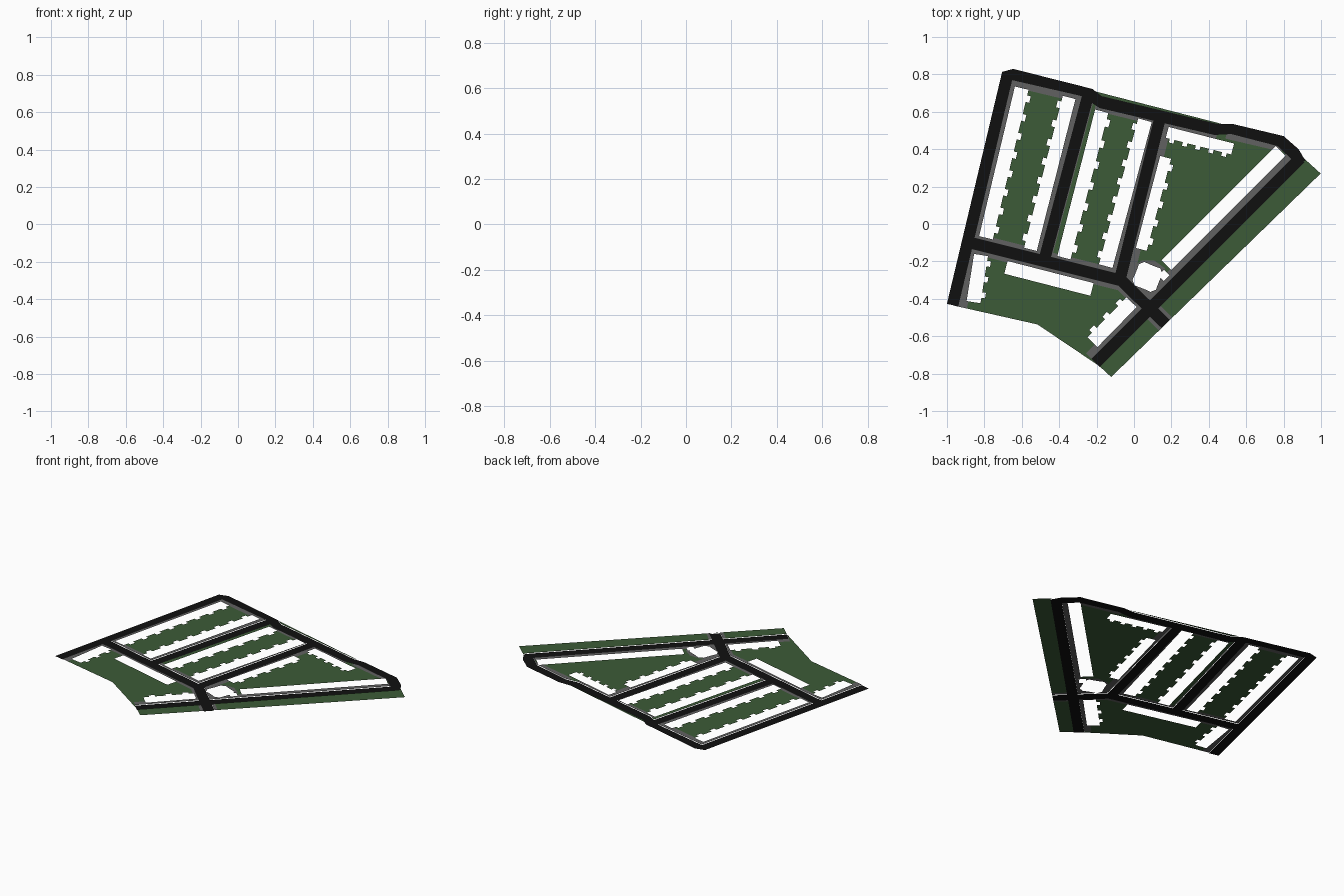
import bpy
import math
from mathutils import Vector
from mathutils.geometry import delaunay_2d_cdt

if "Cube" in bpy.data.objects:
    bpy.data.objects.remove(bpy.data.objects["Cube"])


def band(a, b, lo, hi):
    """Quad running a to b, between two sideways offsets (left is positive)."""
    a, b = Vector(a), Vector(b)
    d = (b - a).normalized()
    n = Vector((-d.y, d.x))
    return [a + n * lo, b + n * lo, b + n * hi, a + n * hi]


def row(a, b, depth, houses=0, step=0.02):
    """Terrace footprint: straight street side, stepped garden side."""
    a, b = Vector(a), Vector(b)
    d = (b - a).normalized()
    n = Vector((-d.y, d.x)) * math.copysign(1, depth)
    if not houses:
        return band(a, b, 0, depth)
    pts = [a, b]
    for i in range(houses, 0, -1):
        for t, extra in ((i, 0), (i - 0.35, 0), (i - 0.35, step), (i - 0.7, step), (i - 0.7, 0)):
            pts.append(a.lerp(b, t / houses) + n * (abs(depth) - step / 2 + extra))
    pts.append(a + n * (abs(depth) - step / 2))
    return pts


def vecs(pts):
    return [Vector(p) for p in pts]


def ring(cx, cy, r0, r1, n, turn=0):
    return [Vector((cx + r * math.cos(t), cy + r * math.sin(t)))
            for i in range(n)
            for r, t in [((r0, r1)[(i // 2) % 2], turn + 2 * math.pi * i / n)]]


def inside(p, poly):
    hit = False
    for a, b in zip(poly, poly[1:] + poly[:1]):
        if (a.y > p.y) != (b.y > p.y) and p.x < (b.x - a.x) * (p.y - a.y) / (b.y - a.y) + a.x:
            hit = not hit
    return hit


# Street centre lines
W = 0.031
west = ((-0.97, -0.434), (-0.675, 0.805))
mid = ((-0.245, 0.69), (-0.478, -0.185))
east = ((0.14, 0.57), (-0.075, -0.295))
cross = ((-0.90, -0.094), (-0.067, -0.302))
link = ((-0.075, -0.295), (0.168, -0.533))
diag = ((0.89, 0.353), (-0.205, -0.742))

# Roads
roads = [band(*s, -W, W) for s in (west, mid, east, cross, link, diag)]
roads.append(vecs([(-0.708, 0.813), (-0.645, 0.829), (-0.222, 0.722), (-0.174, 0.684),
                   (0.447, 0.535), (0.527, 0.535), (0.80, 0.47), (0.88, 0.40), (0.917, 0.337),
                   (0.86, 0.33), (0.767, 0.417), (0.52, 0.481), (0.43, 0.476),
                   (-0.184, 0.62), (-0.28, 0.684), (-0.655, 0.77)]))

# Building footprints, left open
gaps = [
    row((-0.637, 0.735), (-0.828, -0.065), 0.085, 8),
    row((-0.313, 0.668), (-0.52, -0.144), -0.08, 8),
    row((-0.208, 0.612), (-0.41, -0.171), 0.083, 7),
    row((0.095, 0.545), (-0.115, -0.235), -0.085, 8),
    row((0.185, 0.519), (0.535, 0.43), -0.07, 5),
    row((0.14, 0.364), (0.01, -0.128), 0.07, 5),
    row((0.81, 0.364), (0.2, -0.246), -0.075),
    row((-0.676, -0.198), (-0.216, -0.316), -0.07),
    row((-0.855, -0.16), (-0.895, -0.412), 0.085, 3),
    row((0.014, -0.444), (-0.195, -0.658), -0.085, 3),
    ring(0.072, -0.283, 0.082, 0.068, 16, 0.2),
    ring(0.160, -0.275, 0.03, 0.03, 4),
]

# Pavements beside the streets
paves = [
    band(*west, -0.078, 0),
    band(*mid, -0.082, 0.036),
    band(*east, -0.075, 0.07),
    band((-0.93, -0.086), (-0.067, -0.302), -0.055, 0.055),
    band(*link, -0.05, 0.05),
    band(*diag, -0.072, 0),
    band((-0.67, 0.80), (-0.25, 0.70), -0.06, 0),
    band((-0.2, 0.66), (0.45, 0.505), -0.055, 0),
    band((0.5, 0.505), (0.8, 0.435), -0.05, 0),
    ring(0.075, -0.30, 0.11, 0.11, 10),
]

# Lawn: whole plot including the verge outside the diagonal road
lawn = [vecs([(-0.96, -0.437), (-0.516, -0.537), (-0.185, -0.76), (-0.122, -0.818),
              (0.998, 0.27), (0.91, 0.35), (0.80, 0.45), (0.47, 0.535), (-0.20, 0.707),
              (-0.66, 0.80), (-0.68, 0.78)])]

# Split the plan into triangles along every outline
verts, edges = [], []
for poly in roads + gaps + paves + lawn:
    s, n = len(verts), len(poly)
    verts += poly
    edges += [(s + i, s + (i + 1) % n) for i in range(n)]
pts, _, tris, *_ = delaunay_2d_cdt(verts, edges, [], 0, 1e-5)

# Sort each triangle into its surface
surfaces = {"roads": [], "pavements": [], "lawns": []}
for t in tris:
    c = sum((pts[i] for i in t), Vector((0, 0))) / len(t)

    def hit(polys):
        return any(inside(c, p) for p in polys)
    if hit(roads):
        surfaces["roads"].append(t)
    elif hit(gaps) or not hit(lawn):
        continue
    else:
        surfaces["pavements" if hit(paves) else "lawns"].append(t)

style = {"roads": (0.0, (0.005, 0.005, 0.005, 1)),
         "pavements": (0.004, (0.12, 0.12, 0.12, 1)),
         "lawns": (0.004, (0.045, 0.105, 0.038, 1))}
for name, faces in surfaces.items():
    z, colour = style[name]
    used = sorted({i for f in faces for i in f})
    index = {v: k for k, v in enumerate(used)}
    me = bpy.data.meshes.new(name)
    me.from_pydata([(pts[i].x, pts[i].y, z) for i in used], [],
                   [[index[i] for i in f] for f in faces])
    mat = bpy.data.materials.new(name)
    mat.diffuse_color = colour
    mat.use_nodes = True
    mat.node_tree.nodes["Principled BSDF"].inputs["Base Color"].default_value = mat.diffuse_color
    me.materials.append(mat)
    bpy.context.collection.objects.link(bpy.data.objects.new(name, me))
